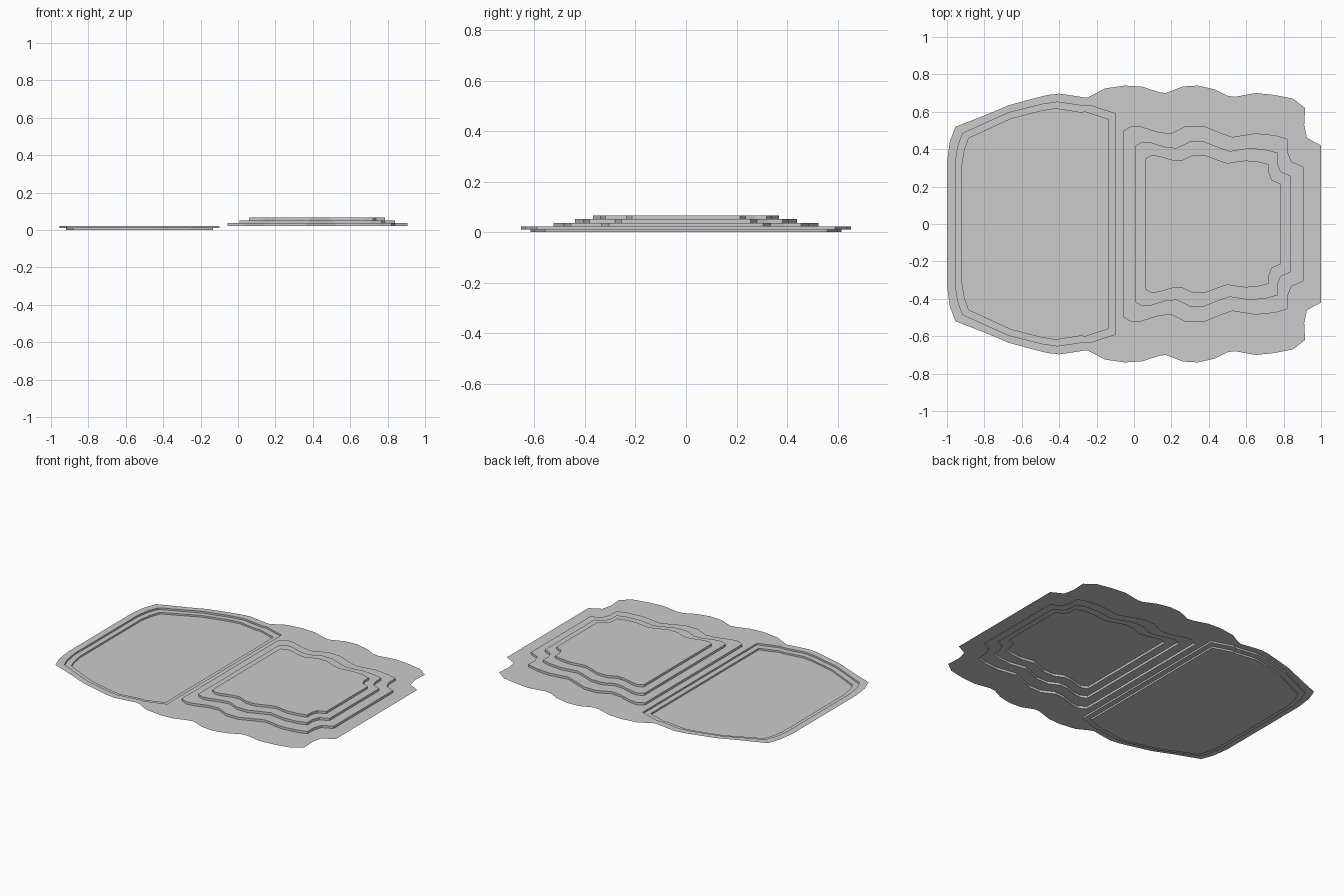
import bpy
import bmesh

cube = bpy.data.objects.get("Cube")
if cube:
    bpy.data.objects.remove(cube, do_unlink=True)

stone = bpy.data.materials.new("plain grey")
stone.use_nodes = True
grey = (0.6, 0.6, 0.6, 1)
stone.diffuse_color = grey
stone.node_tree.nodes["Principled BSDF"].inputs["Base Color"].default_value = grey


def outline(half):
    """Close a back-half profile (in hundredths) by mirroring it to the front."""
    pts = [(x / 100, y / 100) for x, y in half]
    return pts + [(x, -y) for x, y in reversed(pts)]


def inset(ring, start, end, depth):
    """Fit a ring between two x positions and scale its depth."""
    low = min(x for x, y in ring)
    high = max(x for x, y in ring)
    scale = (end - start) / (high - low)
    return [(start + (x - low) * scale, y * depth) for x, y in ring]


def terrace(name, rim, top, base=None, holes=()):
    """Flat tread with optional openings, and a wall from base to tread."""
    bm = bmesh.new()

    def loop(ring, z):
        verts = [bm.verts.new((x, y, z)) for x, y in ring]
        edges = [bm.edges.new((v, verts[i - 1])) for i, v in enumerate(verts)]
        return verts, edges

    verts, edges = loop(rim, top)
    border = list(edges)
    for hole in holes:
        border += loop(hole, top)[1]
    bmesh.ops.triangle_fill(bm, edges=border, use_beauty=True, normal=(0, 0, 1))
    bmesh.ops.dissolve_limit(bm, angle_limit=0.01, verts=bm.verts[:],
                             edges=[e for e in bm.edges if len(e.link_faces) == 2])
    if base is not None:
        lower = loop(rim, base)[0]
        for i in range(len(rim)):
            bm.faces.new((verts[i - 1], verts[i], lower[i], lower[i - 1]))
    # Treads face up
    bmesh.ops.recalc_face_normals(bm, faces=bm.faces[:])
    bm.normal_update()
    if sum(f.normal.z * f.calc_area() for f in bm.faces) < 0:
        bmesh.ops.reverse_faces(bm, faces=bm.faces[:])
    mesh = bpy.data.meshes.new(name)
    bm.to_mesh(mesh)
    bm.free()
    mesh.materials.append(stone)
    obj = bpy.data.objects.new(name, mesh)
    bpy.context.collection.objects.link(obj)


# Wavy border of the whole sheet
border = outline([
    (-100, 33), (-98.5, 44), (-95.5, 52), (-80, 58), (-67, 63.5), (-56, 66.5),
    (-46, 69), (-40, 69.7), (-35, 69), (-25.5, 67.5), (-23, 68.5), (-15.5, 72.5),
    (-5, 74), (4, 73.5), (13.5, 70.5), (17, 70), (26, 73.5), (34, 74), (43, 72),
    (50, 68.5), (54, 68), (65, 70), (75, 69), (85, 67), (91.5, 62), (91, 53),
    (92.5, 46), (100, 42)])

# Sunken basin rims
basin_rim = outline([
    (-95.5, 33), (-94, 42), (-91.5, 48.5), (-67, 59.5), (-49, 64), (-41, 65.2),
    (-26, 63), (-24, 63.5), (-10, 59)])
floor_rim = inset(basin_rim, -0.92, -0.135, 0.945)

# Raised terrace rims, each a smaller copy of the lowest
low_rim = outline([
    (-5.5, 50), (-1, 52.5), (4, 52), (13.5, 49), (20, 48.5), (28, 52.5), (37, 52.5),
    (45.5, 49), (52.5, 46.5), (65, 48.5), (75, 47.5), (82, 45.5), (82, 39),
    (84, 33.5), (90.5, 30.5)])
mid_rim = inset(low_rim, 0.007, 0.84, 0.838)
high_rim = inset(low_rim, 0.06, 0.787, 0.7)

ground, step, drop = 0.022, 0.015, 0.011
terrace("ground_sheet", border, ground, holes=(basin_rim, low_rim))
terrace("basin_ledge", basin_rim, ground - drop, ground, (floor_rim,))
terrace("basin_floor", floor_rim, 0, ground - drop)
terrace("low_terrace", low_rim, ground + step, ground, (mid_rim,))
terrace("middle_terrace", mid_rim, ground + step * 2, ground + step, (high_rim,))
terrace("high_terrace", high_rim, ground + step * 3, ground + step * 2)
